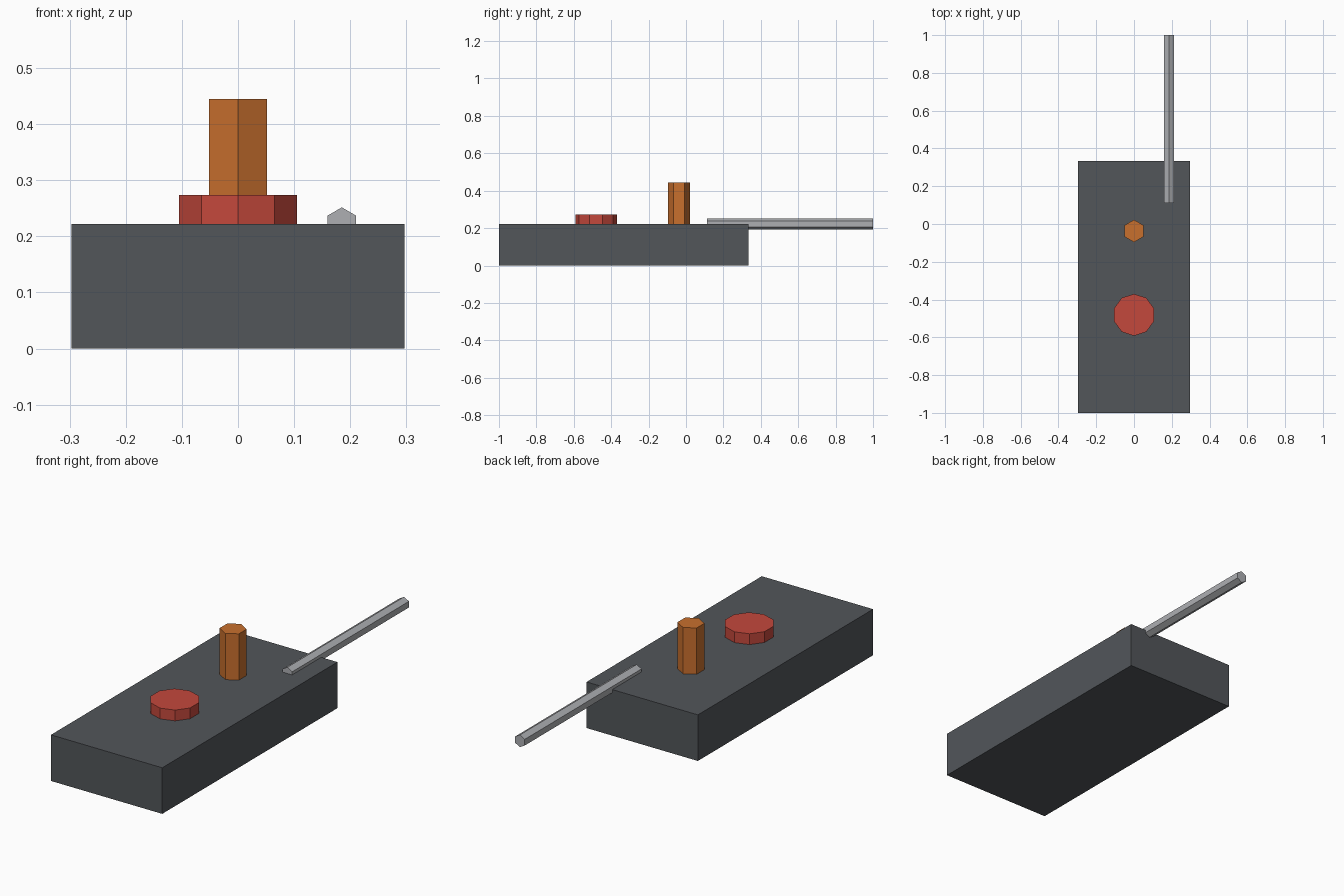
import bpy
from math import radians

if "Cube" in bpy.data.objects:
    bpy.data.objects.remove(bpy.data.objects["Cube"])

def paint(obj, name, rgb):
    mat = bpy.data.materials.new(name)
    mat.diffuse_color = (*rgb, 1)
    mat.use_nodes = True
    mat.node_tree.nodes["Principled BSDF"].inputs["Base Color"].default_value = mat.diffuse_color
    obj.data.materials.append(mat)

def prism(name, sides, radius, start, length, rot_x=0):
    # Prism whose axis runs from start along +z, or along +y when tipped
    x, y, z = start
    loc = (x, y + length / 2, z) if rot_x else (x, y, z + length / 2)
    bpy.ops.mesh.primitive_cylinder_add(vertices=sides, radius=radius, depth=length,
                                        location=loc, rotation=(rot_x, 0, 0))
    obj = bpy.context.object
    obj.name = name
    return obj

TOP = 0.222

# Main body
bpy.ops.mesh.primitive_cube_add(size=1, location=(0, -0.3335, TOP / 2))
body = bpy.context.object
body.name = "body"
body.scale = (0.593, 1.333, TOP)
bpy.ops.object.transform_apply(location=False, rotation=False, scale=True)
paint(body, "dark_grey", (0.085, 0.093, 0.102))

# Push button, ten sided, sunk into the body
button = prism("button", 10, 0.111, (0, -0.481, TOP - 0.052), 0.104)
paint(button, "red", (0.55, 0.065, 0.045))

# Control stick, six sided
stick = prism("stick", 6, 0.0593, (0, -0.037, TOP - 0.05), 0.273)
paint(stick, "orange", (0.58, 0.16, 0.027))

# Antenna, half sunk in the top and sticking out behind
antenna = prism("antenna", 6, 0.0296, (0.185, 0.111, TOP), 0.889, radians(90))
paint(antenna, "light_grey", (0.42, 0.43, 0.45))
